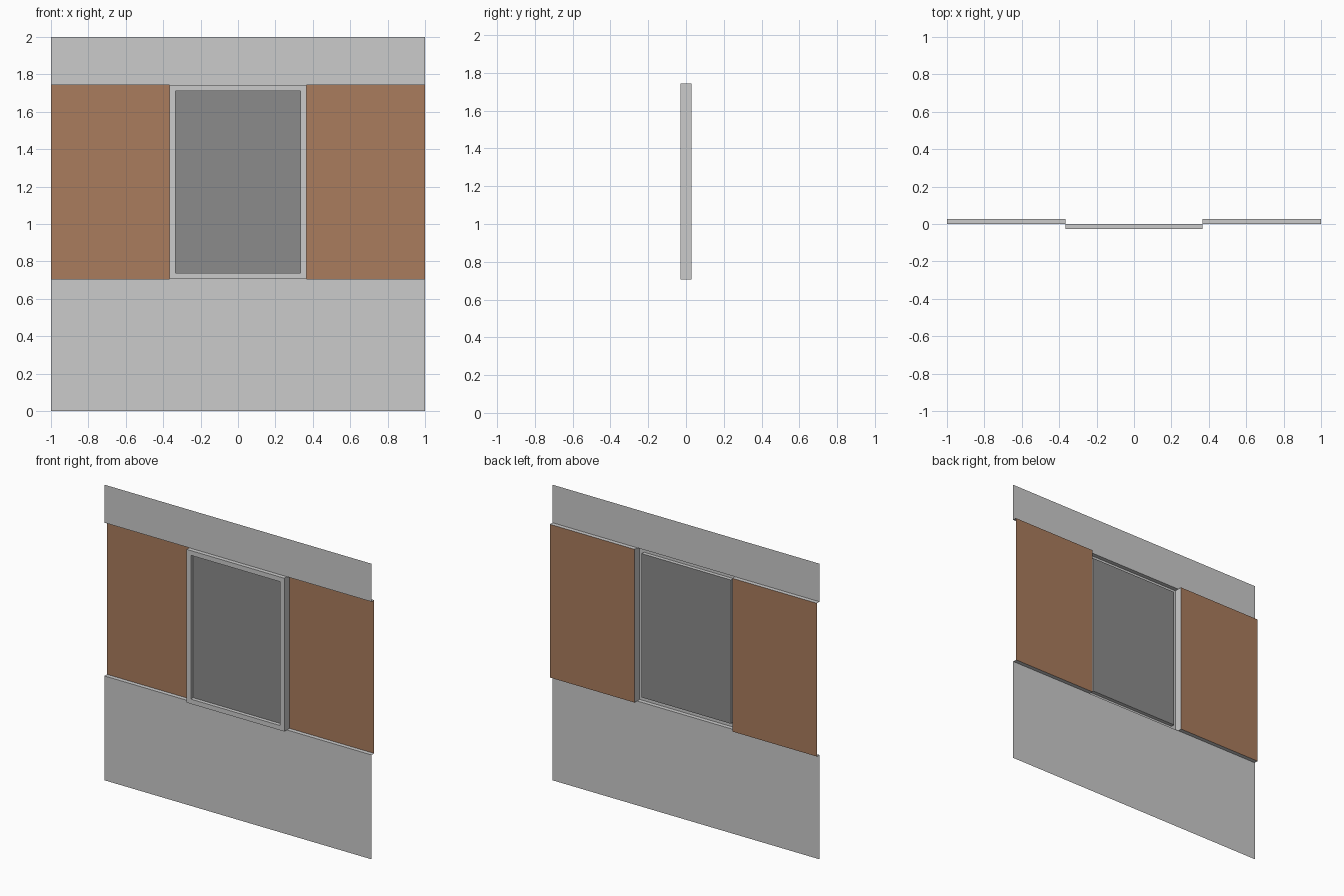
import bpy, bmesh

if "Cube" in bpy.data.objects:
    bpy.data.objects.remove(bpy.data.objects["Cube"])

D = 0.028                  # relief depth either side of the wall plane
X = 0.366                  # half width of window opening
Z0, Z1 = 0.706, 1.743      # bottom and top of window opening
B = 0.032                  # frame border width


def material(name, r, g, b):
    m = bpy.data.materials.new(name)
    m.diffuse_color = (r, g, b, 1)
    m.use_nodes = True
    m.node_tree.nodes["Principled BSDF"].inputs["Base Color"].default_value = m.diffuse_color
    return m


GREY = material("wall_grey", 0.56, 0.56, 0.56)
LIGHT = material("frame_grey", 0.8, 0.8, 0.8)
DARK = material("dark_glass", 0.26, 0.26, 0.26)
BROWN = material("brown", 0.40, 0.20, 0.11)


def rect(x0, x1, z0, z1, y):
    return [(x0, y, z0), (x1, y, z0), (x1, y, z1), (x0, y, z1)]


def surface(name, loops, mat, cap=None, skip=()):
    """Bridge a row of rectangles; optionally cap the last, skip some sides."""
    bm = bmesh.new()
    rows = [[bm.verts.new(p) for p in loop] for loop in loops]
    for a, b in zip(rows, rows[1:]):
        for i in range(4):
            if i not in skip:
                j = (i + 1) % 4
                bm.faces.new((a[i], a[j], b[j], b[i]))
    if cap:
        bm.faces.new(rows[-1]).material_index = 1 if mat else 0
    me = bpy.data.meshes.new(name)
    bm.to_mesh(me)
    bm.free()
    for m in (mat, cap):
        if m:
            me.materials.append(m)
    ob = bpy.data.objects.new(name, me)
    bpy.context.collection.objects.link(ob)
    return ob


# Flat wall bands below and above the window
surface("lower_wall", [rect(-1, 1, 0, Z0, 0)], None, GREY)
surface("upper_wall", [rect(-1, 1, Z1, 2, 0)], None, GREY)

# Brown side panels set back behind the wall, open at the outer wall edge
for name, x0, x1, outer in (("left_panel", -1, -X, 3), ("right_panel", X, 1, 1)):
    surface(name, [rect(x0, x1, Z0, Z1, 0), rect(x0, x1, Z0, Z1, D)],
            GREY, BROWN, skip=(outer,))

# Window frame standing forward of the wall, with the pane recessed in it
inner = (-X + B, X - B, Z0 + B, Z1 - B)
surface("window_frame", [rect(-X, X, Z0, Z1, 0), rect(-X, X, Z0, Z1, -D),
                         rect(*inner, -D), rect(*inner, -0.003)], LIGHT)
surface("window_pane", [rect(*inner, -0.003)], None, DARK)
